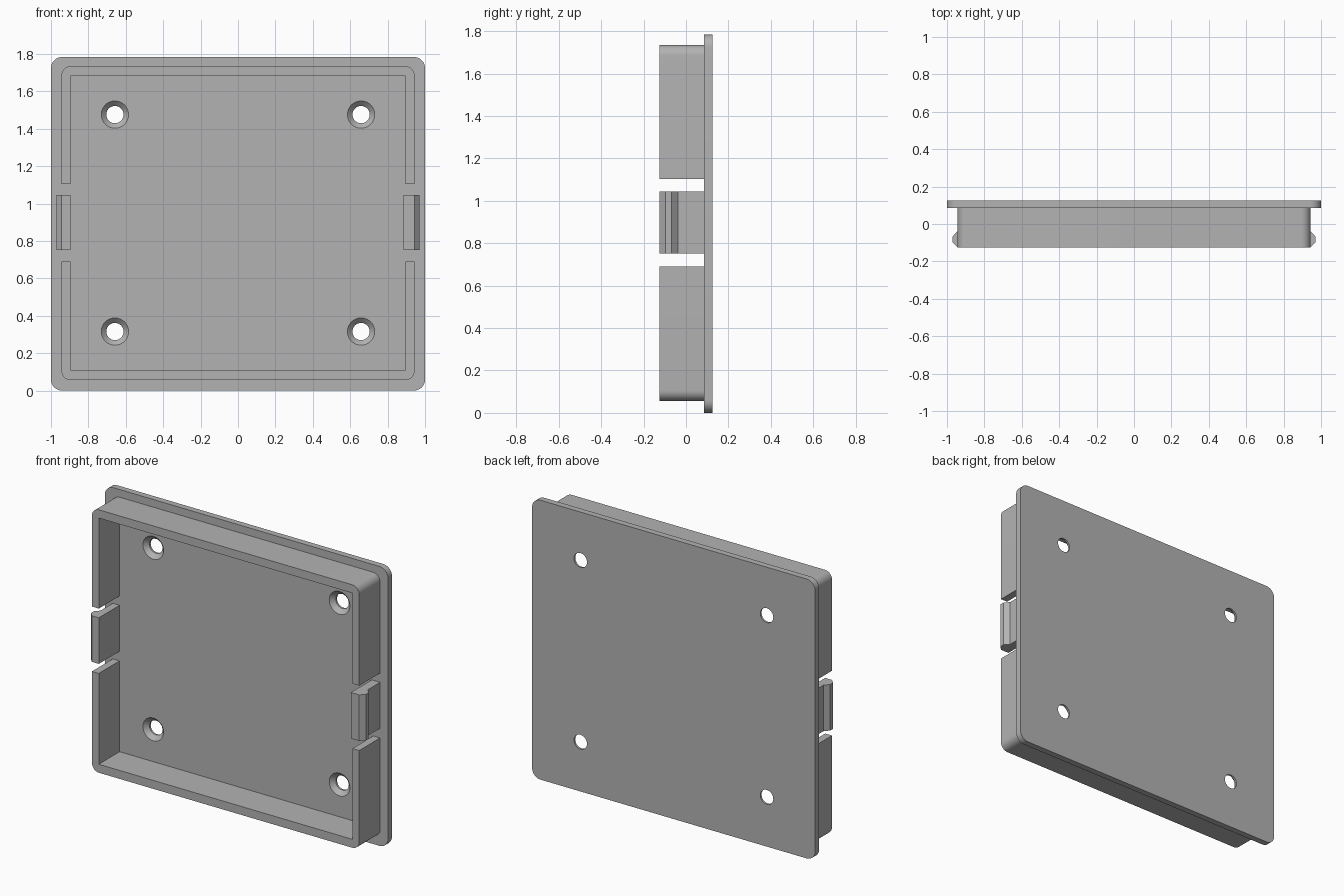
import bpy, bmesh
from math import sin, cos, pi
from mathutils import Vector

if "Cube" in bpy.data.objects:
    bpy.data.objects.remove(bpy.data.objects["Cube"], do_unlink=True)

grey = bpy.data.materials.new("plain grey")
grey.use_nodes = True
COLOR = (0.45, 0.45, 0.45, 1)
grey.diffuse_color = COLOR
grey.node_tree.nodes["Principled BSDF"].inputs["Base Color"].default_value = COLOR

FRONT, FLOOR, BACK = -0.125, 0.085, 0.125
HEIGHT = 1.784


def finish(name, bm):
    bmesh.ops.recalc_face_normals(bm, faces=bm.faces)
    mesh = bpy.data.meshes.new(name)
    bm.to_mesh(mesh)
    bm.free()
    mesh.materials.append(grey)
    obj = bpy.data.objects.new(name, mesh)
    bpy.context.collection.objects.link(obj)
    return obj


def prism(name, points, offset):
    """Extrude a closed outline of 3D points along an offset."""
    bm = bmesh.new()
    face = bm.faces.new([bm.verts.new(p) for p in points])
    new = bmesh.ops.extrude_face_region(bm, geom=[face], use_keep_orig=True)["geom"]
    bmesh.ops.translate(bm, vec=offset,
                        verts=[v for v in new if isinstance(v, bmesh.types.BMVert)])
    return finish(name, bm)


def arc(cx, cz, r, start, sweep=pi / 2, steps=10):
    return [(cx + r * cos(start + sweep * i / steps),
             cz + r * sin(start + sweep * i / steps)) for i in range(steps + 1)]


def smooth(obj):
    bpy.ops.object.select_all(action="DESELECT")
    obj.select_set(True)
    bpy.context.view_layer.objects.active = obj
    bpy.ops.object.shade_smooth_by_angle(angle=0.5)


# Cover plate with rounded corners
r = 0.06
outline = []
for cx, cz, start in ((1 - r, HEIGHT - r, 0), (r - 1, HEIGHT - r, pi / 2),
                      (r - 1, r, pi), (1 - r, r, 1.5 * pi)):
    outline += arc(cx, cz, r, start)
plate = prism("cover_plate", [(x, FLOOR, z) for x, z in outline],
              Vector((0, BACK - FLOOR, 0)))

# Four countersunk screw holes, cut with turned plugs
bm = bmesh.new()
N = 40
PROFILE = ((0.073, 0.06), (0.073, FLOOR), (0.046, 0.112), (0.046, 0.15))
for cx in (-0.658, 0.658):
    for cz in (0.316, 1.476):
        rings = [[bm.verts.new((cx + rad * cos(2 * pi * i / N), y,
                                cz + rad * sin(2 * pi * i / N))) for i in range(N)]
                 for rad, y in PROFILE]
        for a, b in zip(rings, rings[1:]):
            for i in range(N):
                j = (i + 1) % N
                bm.faces.new((a[i], a[j], b[j], b[i]))
        bm.faces.new(rings[0])
        bm.faces.new(rings[-1])
cutter = finish("hole_cutter", bm)
cutter.hide_render = True
mod = plate.modifiers.new("holes", "BOOLEAN")
mod.operation = "DIFFERENCE"
mod.solver = "EXACT"
mod.object = cutter
bpy.context.view_layer.objects.active = plate
bpy.ops.object.modifier_apply(modifier=mod.name)
bpy.data.objects.remove(cutter, do_unlink=True)
smooth(plate)

# Rim: an upper and a lower U-shaped wall, with gaps beside the clips
OUT, INN, R = 0.944, 0.896, 0.05
for name, end, inner, outer, s in (("upper_rim", 1.104, 1.682, 1.735, 1),
                                   ("lower_rim", 0.69, 0.11, 0.056, -1)):
    right = arc(OUT - R, outer - s * R, R, 0, s * pi / 2)
    left = [(-x, z) for x, z in reversed(right)]
    path = ([(OUT, end)] + right + left
            + [(-OUT, end), (-INN, end), (-INN, inner), (INN, inner), (INN, end)])
    smooth(prism(name, [(x, FLOOR, z) for x, z in path],
                 Vector((0, FRONT - FLOOR, 0))))

# Snap clips with a chamfered outer catch
for name, side, inside in (("left_clip", 1, 0.885), ("right_clip", -1, INN)):
    section = ((inside, FLOOR), (inside, FRONT), (OUT, FRONT), (0.971, -0.097),
               (0.971, -0.068), (OUT, -0.038), (OUT, FLOOR))
    prism(name, [(side * x, y, 0.751) for x, y in section], Vector((0, 0, 0.294)))
